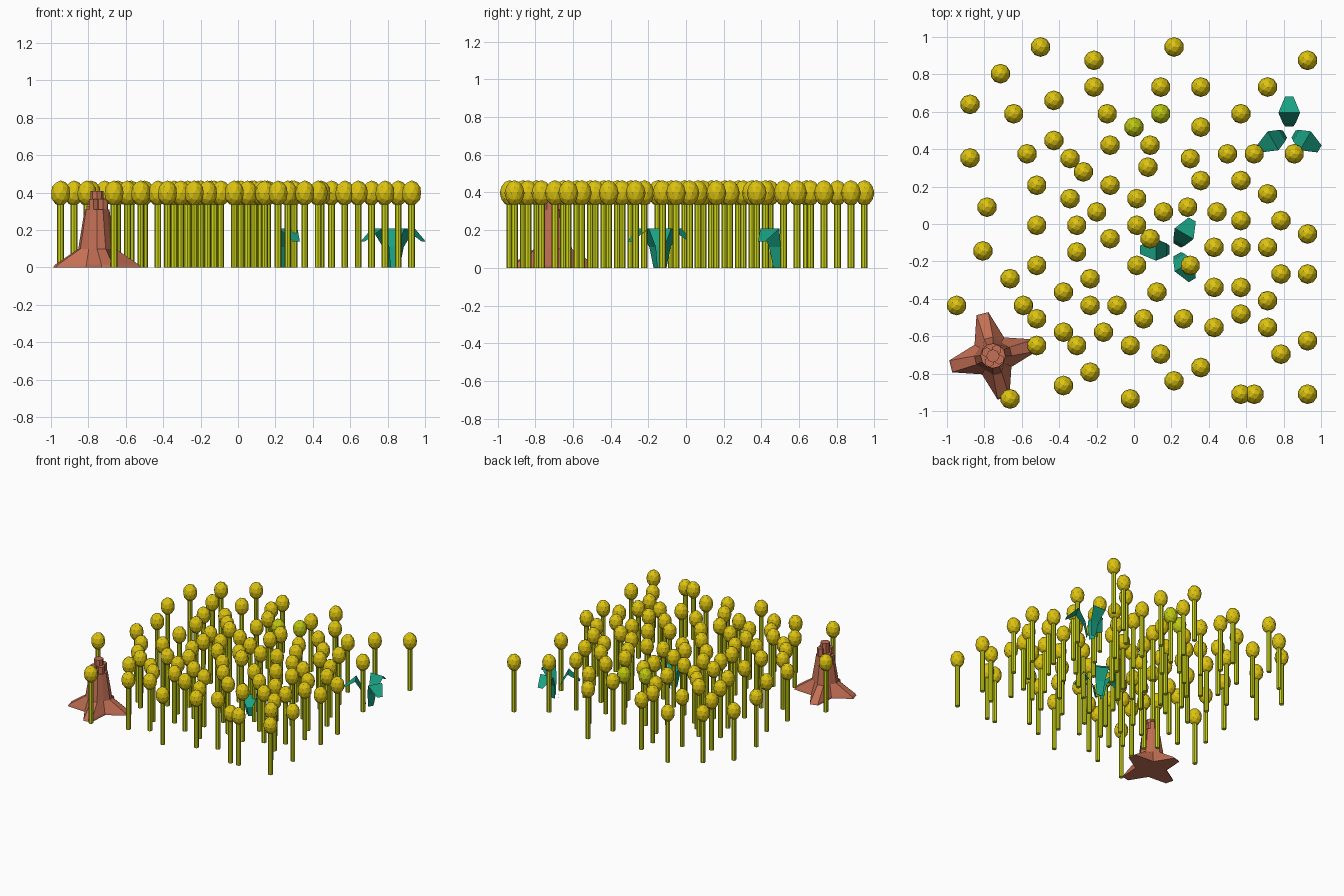
import bpy, bmesh
from math import sin, cos, pi, radians
from mathutils import Matrix

if "Cube" in bpy.data.objects:
    bpy.data.objects.remove(bpy.data.objects["Cube"])


def material(name, rgb):
    m = bpy.data.materials.new(name)
    m.diffuse_color = (*rgb, 1)
    m.use_nodes = True
    m.node_tree.nodes["Principled BSDF"].inputs["Base Color"].default_value = m.diffuse_color
    return m


STEM = material("stem_green", (0.62, 0.68, 0.01))
GOLD = material("gold", (0.72, 0.55, 0.005))
LIME = material("lime", (0.52, 0.58, 0.005))
LEAF = material("leaf_teal", (0.01, 0.36, 0.23))
BARK = material("bark", (0.55, 0.16, 0.09))


def finish(bm, name, *mats):
    mesh = bpy.data.meshes.new(name)
    bm.to_mesh(mesh)
    bm.free()
    for m in mats:
        mesh.materials.append(m)
    return mesh


def place(name, mesh, x, y, angle=0):
    ob = bpy.data.objects.new(name, mesh)
    ob.location = (x, y, 0)
    ob.rotation_euler.z = angle
    bpy.context.collection.objects.link(ob)


def prism(bm, r, z0, z1, x=0, y=0, sides=8, top=None):
    bmesh.ops.create_cone(bm, cap_ends=True, segments=sides, radius1=r,
                          radius2=r if top is None else top, depth=z1 - z0,
                          matrix=Matrix.Translation((x, y, (z0 + z1) / 2)))


# Flower: thin stem with an egg-shaped faceted head
def flower_mesh(name, head):
    bm = bmesh.new()
    prism(bm, 0.018, 0, 0.36)
    old = set(bm.faces)
    bmesh.ops.create_icosphere(bm, subdivisions=2, radius=1, matrix=Matrix.Translation(
        (0, 0, 0.397)) @ Matrix.Diagonal((0.053, 0.053, 0.068, 1)))
    for f in bm.faces:
        f.material_index = 0 if f in old else 1
    return finish(bm, name, STEM, head)


gold_flower = flower_mesh("gold_flower", GOLD)
lime_flower = flower_mesh("lime_flower", LIME)

# Flower beds: lattice origin, then row -> columns
PITCH = 0.0714
meadow = {6: (-7, 3), 5: (-3, 13), 4: (-10,), 3: (-3, 2, 5, 10), 2: (-6,),
          1: (-9, -2, 2, 8), 0: (0, 5), -1: (-6,), -2: (-8, 7, 9, 12), -4: (5, 8),
          -5: (10,), -7: (8, 11), -8: (13,), -9: (6, 8, 10), -11: (11, 13),
          -12: (6, 8), -13: (10,), -14: (8,), -15: (6, 10), -16: (13,),
          -17: (2, 11), -18: (5,), -19: (3,), -20: (8, 9, 13)}
middle = {6: (-2, 1), 5: (-5, 4), 4: (-4,), 3: (-2,), 2: (-5, 0), 1: (-3, 2, 6),
          0: (0,), -1: (-2, 1), -3: (0, 4)}
corner = {3: (0,), 0: (0, 3), -2: (3,), -3: (0,), -4: (-2, 4), -5: (2, 9),
          -6: (-6, -1, 4, 6), -7: (0, 8, 11), -8: (2, 5), -9: (0, 3, 7),
          -11: (4,), -12: (2,), -13: (-2, 7)}
for ox, oy, bed in ((0, 0.518, meadow), (0.015, -0.007, middle), (-0.52, -0.007, corner)):
    for row, cols in bed.items():
        for c in cols:
            lime = bed is meadow and (row, c) in ((1, 2), (0, 0))
            place("flower", lime_flower if lime else gold_flower,
                  ox + c * PITCH, oy + row * PITCH)
for x, y in ((-0.877, 0.64), (-0.877, 0.353), (0.074, 0.304),
             (-0.786, 0.09), (-0.808, -0.144), (0.287, 0.09)):
    place("flower", gold_flower, x, y)

# Leafy plant: three bent strips (reach, height, half width)
bm = bmesh.new()
for k in range(3):
    a = 2 * pi * k / 3
    prev = None
    for r, z, w in ((0.027, 0, 0.022), (0.045, 0.11, 0.035),
                    (0.1, 0.208, 0.058), (0.187, 0.14, 0.022)):
        pair = [bm.verts.new((r * cos(a) - s * w * sin(a), r * sin(a) + s * w * cos(a), z))
                for s in (-1, 1)]
        if prev:
            bm.faces.new((prev[0], prev[1], pair[1], pair[0]))
        prev = pair
leaves = finish(bm, "leaves", LEAF)
place("leafy_plant", leaves, 0.83, 0.495, pi / 2)
place("leafy_plant", leaves, 0.218, -0.138, pi)

# Tree stump: rings flaring into four roots
bm = bmesh.new()
rings = []
for z, root, valley, spread in ((0, 0.235, 0.115, 0.14), (0.015, 0.225, 0.11, 0.14),
                                (0.1, 0.1, 0.085, 0.24), (0.31, 0.066, 0.066, 0.26)):
    ring = []
    for k in range(4):
        a = radians(14 + 90 * k)
        for r, t in ((root, a - spread), (root, a + spread), (valley, a + pi / 4)):
            ring.append(bm.verts.new((r * cos(t), r * sin(t), z)))
    rings.append(ring)
for lo, hi in zip(rings, rings[1:]):
    for i in range(12):
        j = (i + 1) % 12
        bm.faces.new((lo[i], lo[j], hi[j], hi[i]))
bm.faces.new(rings[0][::-1])
bm.faces.new(rings[-1])
# Broken top: tall core with lower splinters
prism(bm, 0.035, 0.28, 0.41)
for k, h in enumerate((0.365, 0.37, 0.33, 0.365)):
    a = radians(-30 + 90 * k)
    prism(bm, 0.028, 0.28, h, 0.037 * cos(a), 0.037 * sin(a), sides=6)
place("tree_stump", finish(bm, "tree_stump", BARK), -0.754, -0.705)
